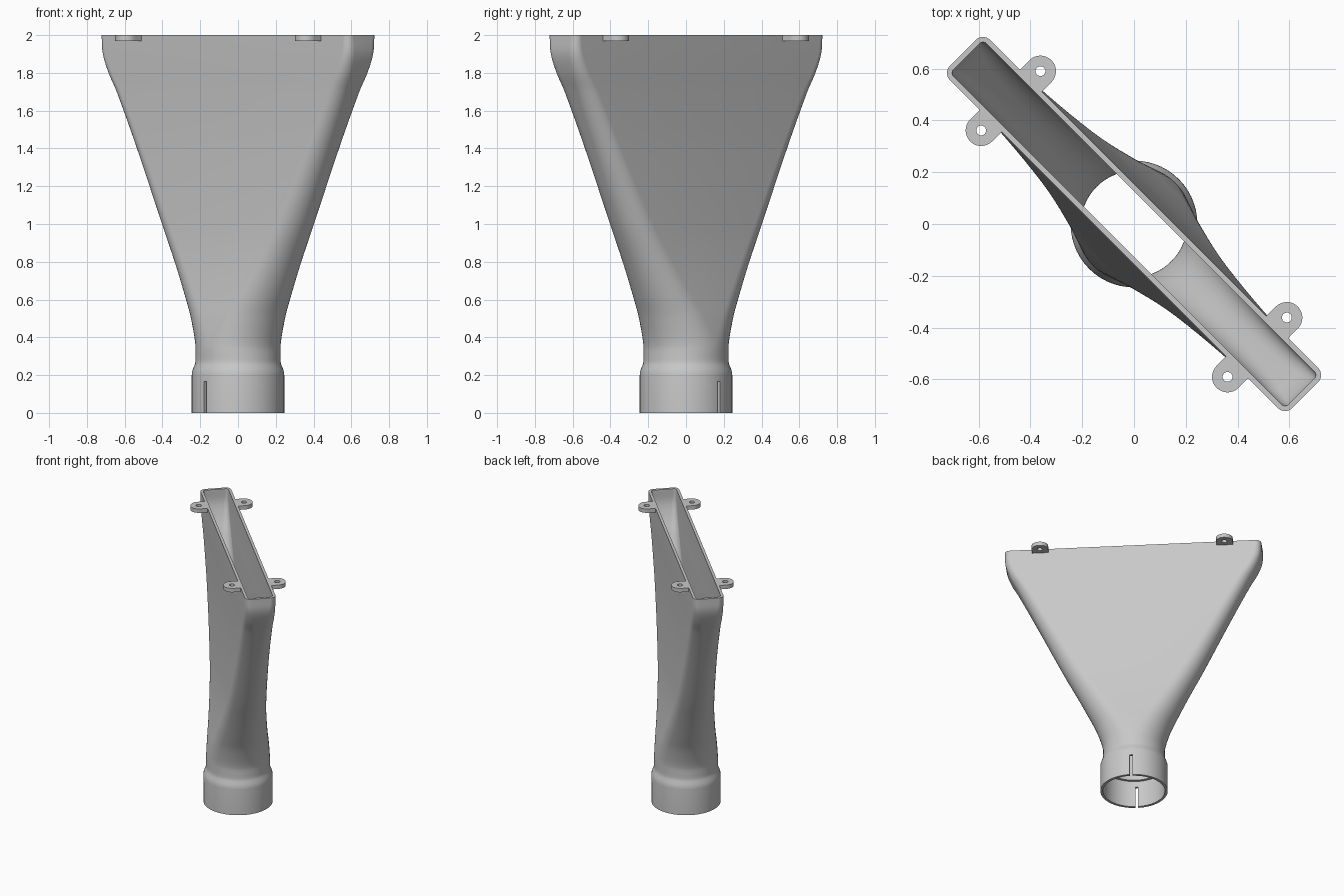
import bpy, bmesh, math
from mathutils import Matrix, Vector

cube = bpy.data.objects.get("Cube")
if cube:
    bpy.data.objects.remove(cube, do_unlink=True)

WALL = 0.02
HEIGHT = 2.0
ARC_STEPS = 14
TURN = Matrix.Rotation(math.radians(-45), 4, 'Z')

grey = bpy.data.materials.new("light_grey_plastic")
grey.use_nodes = True
COLOUR = (0.58, 0.58, 0.58, 1)
grey.diffuse_color = COLOUR
for node in grey.node_tree.nodes:
    if node.type == 'BSDF_PRINCIPLED':
        node.inputs["Base Color"].default_value = COLOUR


def finish(bm, name):
    """Turn a bmesh built along the x axis onto the diagonal and link it."""
    bmesh.ops.remove_doubles(bm, verts=bm.verts, dist=1e-4)
    bmesh.ops.recalc_face_normals(bm, faces=bm.faces)
    bm.transform(TURN)
    mesh = bpy.data.meshes.new(name)
    bm.to_mesh(mesh)
    bm.free()
    mesh.materials.append(grey)
    obj = bpy.data.objects.new(name, mesh)
    bpy.context.collection.objects.link(obj)
    return obj


def smooth(obj):
    bpy.ops.object.select_all(action='DESELECT')
    obj.select_set(True)
    bpy.context.view_layer.objects.active = obj
    bpy.ops.object.shade_smooth_by_angle(angle=math.radians(32))


def bridge(bm, a, b):
    n = len(a)
    for i in range(n):
        j = (i + 1) % n
        bm.faces.new((a[i], a[j], b[j], b[i]))


def section(bm, z, hu, hv, r):
    """Rounded rectangle ring; a circle when both halves equal the radius."""
    ring = []
    for k, (su, sv) in enumerate(((1, 1), (-1, 1), (-1, -1), (1, -1))):
        for i in range(ARC_STEPS + 1):
            a = (k + i / ARC_STEPS) * math.pi / 2
            ring.append(bm.verts.new((su * (hu - r) + r * math.cos(a),
                                      sv * (hv - r) + r * math.sin(a), z)))
    return ring


# Duct sections: height, half length, half depth, corner radius
KEYS = [(0.28, 0.225, 0.225, 0.225), (0.36, 0.226, 0.224, 0.224),
        (0.5, 0.267, 0.205, 0.205), (0.6, 0.311, 0.186, 0.184),
        (0.8, 0.408, 0.155, 0.152), (1.0, 0.51, 0.135, 0.13),
        (1.4, 0.7, 0.115, 0.1), (1.7, 0.845, 0.11, 0.08),
        (1.8, 0.897, 0.11, 0.065), (1.9, 0.931, 0.11, 0.05),
        (HEIGHT, 0.935, 0.11, 0.04)]


def slope(i):
    lo, hi = KEYS[max(i - 1, 0)], KEYS[min(i + 1, len(KEYS) - 1)]
    return [(h - l) / (hi[0] - lo[0]) for l, h in zip(lo, hi)]


def duct_sections(steps=5):
    rows = []
    for i in range(len(KEYS) - 1):
        a, b, ma, mb = KEYS[i], KEYS[i + 1], slope(i), slope(i + 1)
        dz = b[0] - a[0]
        for s in range(steps):
            t = s / steps
            h = 3 * t * t - 2 * t ** 3
            row = [a[c] * (1 - h) + b[c] * h
                   + dz * (ma[c] * t * (1 - t) ** 2 - mb[c] * t * t * (1 - t))
                   for c in range(4)]
            row[3] = min(row[1:])
            rows.append(row)
    return rows + [list(KEYS[-1])]


# Funnel body: socket, shoulder, tapering duct, then back down the inside
SOCKET = [(0, 0.245), (0.2, 0.245), (0.215, 0.2435), (0.235, 0.238), (0.255, 0.229), (0.267, 0.226)]
duct = duct_sections()
bm = bmesh.new()
rings = [section(bm, z, r, r, r) for z, r in SOCKET]
rings += [section(bm, *row) for row in duct]
rings += [section(bm, z, hu - WALL, hv - WALL, r - WALL) for z, hu, hv, r in reversed(duct)]
rings += [section(bm, z, r, r, r) for z, r in ((0.21, 0.205), (0.21, 0.225), (0, 0.225))]
for i, ring in enumerate(rings):
    bridge(bm, ring, rings[(i + 1) % len(rings)])
body = finish(bm, "funnel_body")

# Clamping slits through both sides of the socket
bm = bmesh.new()
bmesh.ops.create_cube(bm, size=1, matrix=Matrix.Translation((0, 0, 0.065))
                      @ Matrix.Diagonal((0.02, 0.7, 0.2, 1)))
cutter = finish(bm, "slit_cutter")
cutter.hide_render = True
cut = body.modifiers.new("slits", 'BOOLEAN')
cut.operation = 'DIFFERENCE'
cut.solver = 'EXACT'
cut.object = cutter
bpy.context.view_layer.objects.active = body
bpy.ops.object.modifier_apply(modifier=cut.name)
bpy.data.objects.remove(cutter, do_unlink=True)
smooth(body)


# Mounting tabs: rounded outside, square against the wall, with a screw hole
def mounting_tab(name, u, side, radius=0.06, hole=0.019, thick=0.03, n=32):
    bm = bmesh.new()
    loops = []
    for z in (HEIGHT - thick, HEIGHT):
        outer, inner = [], []
        for i in range(n):
            a = 2 * math.pi * i / n
            d = Vector((math.cos(a), math.sin(a), 0))
            reach = radius if d.y >= 0 else radius / max(abs(d.x), abs(d.y))
            for ring, size in ((outer, reach), (inner, hole)):
                p = d * size
                ring.append(bm.verts.new((u + p.x, side * (0.162 + p.y), z)))
        loops.append((outer, inner))
    (low_out, low_in), (top_out, top_in) = loops
    for a, b in ((low_out, top_out), (top_out, top_in), (top_in, low_in), (low_in, low_out)):
        bridge(bm, a, b)
    smooth(finish(bm, name))


for end, u in (("left", 0.673), ("right", -0.673)):
    for face, side in (("back", 1), ("front", -1)):
        mounting_tab(f"{face}_{end}_mounting_tab", u, side)
